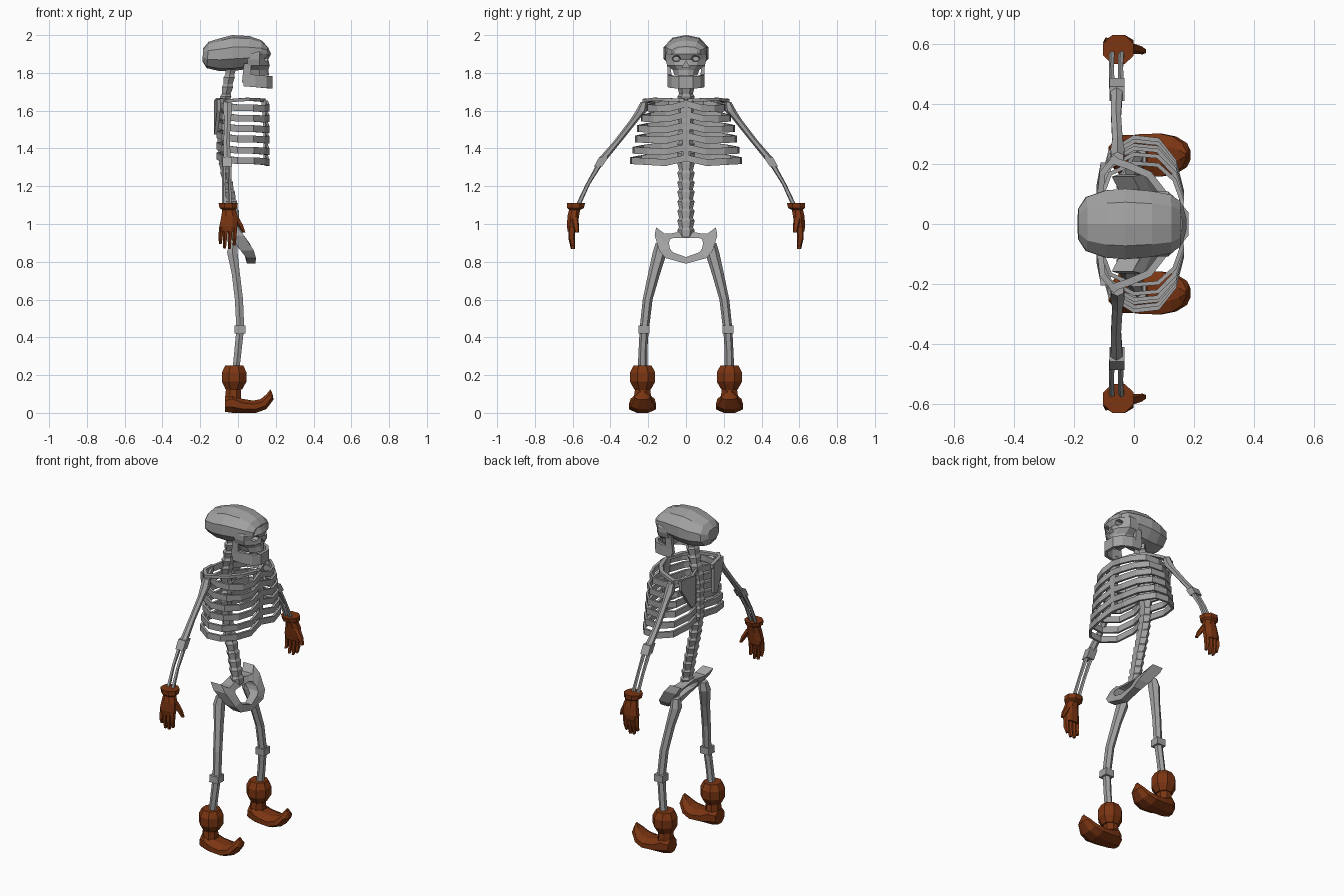
import bpy, bmesh, math
from mathutils import Vector


def material(name, rgb):
    m = bpy.data.materials.new(name)
    m.diffuse_color = (*rgb, 1)
    return m


BONE = material("bone_grey", (0.36, 0.36, 0.36))
LEATHER = material("brown_leather", (0.20, 0.036, 0.006))


def loft(name, parts, mat, mirror=False):
    """Skin lists of rings into closed tubes, optionally repeated across y=0."""
    bm = bmesh.new()
    for side in ((1, -1) if mirror else (1,)):
        for rings in parts:
            vs = [[bm.verts.new((p[0], p[1] * side, p[2])) for p in r] for r in rings]
            n = len(vs[0])
            for a, b in zip(vs, vs[1:]):
                for i in range(n):
                    j = (i + 1) % n
                    bm.faces.new((a[i], a[j], b[j], b[i]))
            bm.faces.new(vs[0])
            bm.faces.new(vs[-1])
    bmesh.ops.recalc_face_normals(bm, faces=bm.faces)
    me = bpy.data.meshes.new(name)
    bm.to_mesh(me)
    bm.free()
    me.materials.append(mat)
    ob = bpy.data.objects.new(name, me)
    bpy.context.collection.objects.link(ob)
    return ob


def limb(stations, n=6):
    """Level rings; station = x, y, z, radius x, radius y."""
    ang = [2 * math.pi * (i + 0.5) / n for i in range(n)]
    k = 1 / math.cos(math.pi / n) if n == 4 else 1
    return [[(x + rx * k * math.cos(a), y + ry * k * math.sin(a), z) for a in ang]
            for x, y, z, rx, ry in stations]


def slices(stations, n=8, yc=0):
    """Upright rings; station = low x, low z, high x, high z, half width."""
    out = []
    for xl, zl, xh, zh, w in stations:
        ring = []
        for i in range(n):
            a = 2 * math.pi * (i + 0.5) / n
            t = 0.5 + 0.5 * math.sin(a) / math.cos(math.pi / n)
            t = min(1, max(0, t))
            ring.append((xl + (xh - xl) * t, yc + w * math.cos(a) / math.cos(math.pi / n),
                         zl + (zh - zl) * t))
        out.append(ring)
    return out


def band(path, h, t):
    """Flat strap along a path, standing upright."""
    pts = [Vector(p) for p in path]
    out = []
    for i, p in enumerate(pts):
        d = pts[min(i + 1, len(pts) - 1)] - pts[max(i - 1, 0)]
        nrm = Vector((-d.y, d.x, 0)).normalized() * t / 2
        up = Vector((0, 0, h / 2))
        out.append([p + nrm + up, p - nrm + up, p - nrm - up, p + nrm - up])
    return out


# Skull: cranium and face
cranium = loft("cranium", [slices([
    (-0.188, 1.86, -0.185, 1.93, 0.05), (-0.165, 1.825, -0.155, 1.965, 0.09),
    (-0.10, 1.81, -0.09, 1.985, 0.112), (-0.03, 1.81, -0.03, 2.0, 0.118),
    (0.05, 1.82, 0.06, 1.995, 0.11), (0.12, 1.85, 0.125, 1.972, 0.098),
    (0.155, 1.88, 0.155, 1.94, 0.075)], 10)], BONE)
face_rings = []
for z, xf, w in [(1.785, 0.165, 0.06), (1.815, 0.16, 0.07), (1.84, 0.168, 0.10),
                 (1.87, 0.16, 0.108), (1.90, 0.175, 0.108), (1.935, 0.16, 0.085)]:
    half = [(0.05, w), (0.115, w), (xf - 0.012, 0.58 * w), (xf, 0.18 * w)]
    face_rings.append([(x, y, z) for x, y in half] + [(x, -y, z) for x, y in half[::-1]])
face = loft("face", [face_rings], BONE)

# Eye sockets and nose opening
eye = [[(x, 0.052 + 0.03 * s * math.cos(a), 1.875 + 0.021 * s * math.sin(a))
        for a in [math.pi * i / 3 for i in range(6)]] for x, s in ((0.115, 0.6), (0.2, 1.1))]
nose = [[(x, 0.019, 1.828), (x, 0, 1.865), (x, -0.019, 1.828)] for x in (0.135, 0.2)]
for cutter in (loft("eye_cutter", [eye], BONE, True), loft("nose_cutter", [nose], BONE)):
    cutter.hide_render = True
    cutter.hide_viewport = True
    for ob in (face, cranium):
        mod = ob.modifiers.new("socket", "BOOLEAN")
        mod.operation = "DIFFERENCE"
        mod.solver = "EXACT"
        mod.object = cutter

# Lower jaw: chin strap with a rising branch behind the cheek
jaw = [(0.03, 0.088, 1.762), (0.09, 0.088, 1.757), (0.145, 0.07, 1.752), (0.174, 0.035, 1.75)]
jaw += [(x, -y, z) for x, y, z in jaw[::-1]]
loft("jaw", [band(jaw, 0.065, 0.018)], BONE)
loft("jaw_branch", [limb([(0.045, 0.086, 1.75, 0.024, 0.01),
                          (0.05, 0.09, 1.85, 0.018, 0.01)], 4)], BONE, True)

# Spine: stacked flared vertebrae following a curve
curve = [(0.93, 0.0), (1.1, -0.03), (1.25, -0.062), (1.4, -0.085),
         (1.6, -0.08), (1.7, -0.06), (1.84, -0.035)]


def spine_x(z):
    for (z0, x0), (z1, x1) in zip(curve, curve[1:]):
        if z <= z1:
            return x0 + (x1 - x0) * (z - z0) / (z1 - z0)
    return curve[-1][1]


spine = []
COUNT = 18
for i in range(COUNT):
    for f, s in ((0.02, 0.8), (0.75, 1.0), (0.98, 0.82)):
        z = 0.93 + 0.91 * (i + f) / COUNT
        spine.append((spine_x(z), 0, z, 0.034 * s, 0.046 * s))
loft("spine", [limb(spine, 6)], BONE)

# Rib cage: six straps a side, wider and more sagging toward the bottom
ribs = []
for i, (z, w) in enumerate([(1.615, 0.205), (1.56, 0.235), (1.505, 0.255),
                            (1.45, 0.265), (1.39, 0.28), (1.335, 0.293)]):
    low = i / 5
    ribs.append(band([(-0.085, 0.02, z + 0.03), (-0.108, 0.45 * w, z + 0.025),
                      (-0.08, 0.82 * w, z + 0.01), (0.0, 0.99 * w, z), (0.08, 0.96 * w, z),
                      (0.135, 0.72 * w, z - 0.004), (0.16, 0.38 * w, z - 0.01 * low),
                      (0.15, 0.0, z + 0.022 - 0.008 * low)], 0.036, 0.014))
loft("ribs", ribs, BONE, True)
loft("breastbone", [limb([(0.145, 0, 1.33, 0.01, 0.015), (0.147, 0, 1.5, 0.012, 0.02),
                          (0.135, 0, 1.66, 0.012, 0.035)], 4)], BONE)
loft("collar_bone", [band([(-0.08, 0.215, 1.65), (-0.02, 0.195, 1.655), (0.05, 0.165, 1.66),
                           (0.10, 0.10, 1.658), (0.135, 0.01, 1.655)], 0.017, 0.024)], BONE, True)
loft("shoulder_blade", [[[(x, 0.09, 1.655), (x + 0.015, 0.205, 1.66), (x + 0.015, 0.20, 1.60),
                          (x, 0.125, 1.475), (x, 0.09, 1.48)] for x in (-0.126, -0.108)]],
     BONE, True)
loft("shoulder_ridge", [band([(-0.115, 0.08, 1.645), (-0.105, 0.17, 1.655),
                              (-0.06, 0.225, 1.65)], 0.025, 0.02)], BONE, True)

# Arms
loft("upper_arm", [limb([(-0.055, 0.222, 1.645, 0.024, 0.018), (-0.055, 0.235, 1.60, 0.027, 0.03),
                         (-0.055, 0.27, 1.555, 0.020, 0.023), (-0.06, 0.36, 1.44, 0.019, 0.021),
                         (-0.058, 0.44, 1.345, 0.023, 0.024)])], BONE, True)
loft("elbow", [limb([(-0.057, 0.435, 1.355, 0.025, 0.024),
                     (-0.057, 0.465, 1.305, 0.025, 0.022)], 4)], BONE, True)
loft("forearm", [limb([(x, 0.455, 1.32, 0.011, 0.017), (x - 0.002, 0.52, 1.21, 0.009, 0.012),
                       (x, 0.58, 1.08, 0.011, 0.014)], 5) for x in (-0.073, -0.042)], BONE, True)

# Gloves: flared cuff, palm, fingers and thumb
palm = limb([(-0.052, 0.582, 1.112, 0.055, 0.052), (-0.05, 0.585, 1.085, 0.052, 0.048),
             (-0.048, 0.59, 1.075, 0.038, 0.032), (-0.045, 0.597, 1.04, 0.047, 0.033),
             (-0.05, 0.602, 0.99, 0.052, 0.031), (-0.053, 0.602, 0.96, 0.046, 0.026)], 8)
digits = [limb([(x, 0.604, 0.985, 0.013, 0.02), (x - 0.003, 0.606, 0.925, 0.012, 0.018),
                (x - 0.005, 0.598, tip, 0.008, 0.012)], 5)
          for x, tip in ((-0.088, 0.895), (-0.065, 0.87), (-0.04, 0.868), (-0.015, 0.885))]
thumb = limb([(-0.015, 0.59, 1.04, 0.018, 0.02), (0.012, 0.583, 0.995, 0.017, 0.017),
              (0.032, 0.577, 0.955, 0.009, 0.011)], 5)
loft("glove", [palm, thumb] + digits, LEATHER, True)

# Pelvis: tilted ring; outer y,z then inner y,z then depth
pelvis = []
for yo, zo, yi, zi, d in [(0, 0.965, 0, 0.925, 0.05), (0.08, 0.95, 0.07, 0.925, 0.06),
                          (0.115, 0.95, 0.085, 0.92, 0.07), (0.158, 0.982, 0.088, 0.91, 0.07),
                          (0.166, 0.94, 0.09, 0.895, 0.08), (0.142, 0.86, 0.085, 0.87, 0.07),
                          (0.11, 0.82, 0.07, 0.85, 0.05), (0, 0.79, 0, 0.825, 0.045)]:
    xo, xi = [min(0.07, 0.07 - (z - 0.83) * 0.72) for z in (zo, zi)]
    pelvis.append([(xo - d / 2, yo, zo), (xo + d / 2, yo, zo),
                   (xi + d / 2, yi, zi), (xi - d / 2, yi, zi)])
loft("pelvis", [pelvis], BONE, True)

# Legs
loft("thigh", [limb([(-0.025, 0.132, 0.90, 0.025, 0.028), (-0.03, 0.138, 0.85, 0.032, 0.038),
                     (-0.012, 0.168, 0.74, 0.025, 0.032), (0.005, 0.203, 0.60, 0.025, 0.026),
                     (0.012, 0.22, 0.45, 0.024, 0.025)])], BONE, True)
loft("knee", [limb([(0.011, 0.222, 0.462, 0.029, 0.029),
                    (0.011, 0.223, 0.42, 0.029, 0.029)], 4)], BONE, True)
loft("shin", [limb([(0.01, 0.222, 0.43, 0.023, 0.024), (0.0, 0.228, 0.33, 0.022, 0.023),
                    (-0.012, 0.23, 0.22, 0.021, 0.026)])], BONE, True)

# Boots: bulging cuff, ankle and curled toe
boot_cuff = limb([(-0.02, 0.23, 0.25, 0.052, 0.052), (-0.02, 0.23, 0.215, 0.07, 0.072),
                  (-0.02, 0.23, 0.165, 0.07, 0.072), (-0.022, 0.23, 0.125, 0.048, 0.048)], 8)
ankle = limb([(-0.025, 0.23, 0.135, 0.042, 0.042), (-0.025, 0.23, 0.05, 0.047, 0.055)], 8)
foot = slices([(-0.07, 0.006, -0.068, 0.09, 0.042), (-0.03, 0, -0.03, 0.105, 0.064),
               (0.02, 0, 0.02, 0.075, 0.07), (0.095, 0, 0.08, 0.065, 0.072),
               (0.15, 0.02, 0.12, 0.073, 0.062), (0.188, 0.07, 0.15, 0.098, 0.04),
               (0.183, 0.10, 0.172, 0.125, 0.01)], 8, 0.23)
loft("boot", [boot_cuff, ankle, foot], LEATHER, True)
